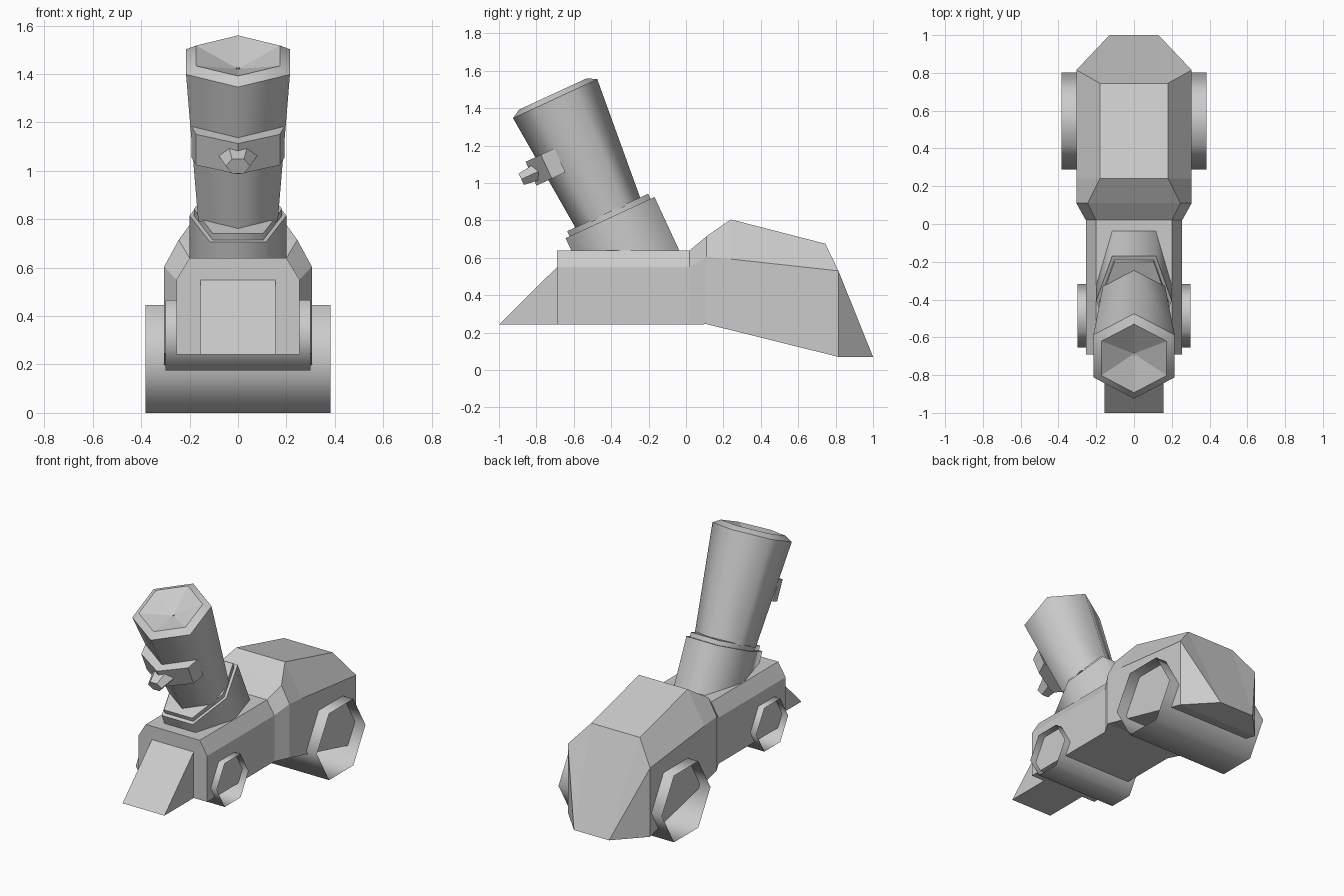
import bpy, bmesh
from math import sin, cos, radians, pi
from mathutils import Matrix, Vector

if "Cube" in bpy.data.objects:
    bpy.data.objects.remove(bpy.data.objects["Cube"])


def loft(name, rings, caps=(True, True), smooth=False, matrix=None, tip=None):
    """Skin a list of equal-length rings; optionally fan the last ring to a tip."""
    bm = bmesh.new()
    loops = [[bm.verts.new(p) for p in ring] for ring in rings]
    n = len(loops[0])
    for a, b in zip(loops, loops[1:]):
        for i in range(n):
            j = (i + 1) % n
            bm.faces.new((a[i], a[j], b[j], b[i])).smooth = smooth
    if caps[0]:
        bm.faces.new(loops[0])
    if tip:
        t = bm.verts.new(tip)
        for i in range(n):
            bm.faces.new((loops[-1][i], loops[-1][(i + 1) % n], t))
    elif caps[1]:
        bm.faces.new(loops[-1])
    # ring outlines stay crisp, lengthwise edges stay soft
    for loop in loops:
        for i in range(n):
            e = bm.edges.get((loop[i], loop[(i + 1) % n]))
            if e:
                e.smooth = False
    bmesh.ops.recalc_face_normals(bm, faces=bm.faces[:])
    if matrix:
        bm.transform(matrix)
    mesh = bpy.data.meshes.new(name)
    bm.to_mesh(mesh)
    bm.free()
    ob = bpy.data.objects.new(name, mesh)
    bpy.context.collection.objects.link(ob)
    return ob


def hexagon(r, z, sides=6):
    return [(r * sin(2 * pi * i / sides), r * cos(2 * pi * i / sides), z) for i in range(sides)]


def section(low, side, top):
    """Mirror three right-hand points into a closed six-point section."""
    right = [low, side, top]
    return right + [(-x, y, z) for x, y, z in reversed(right)]


# Hull: narrow front, swollen rear
hull = [
    section((.255, -.69, .242), (.255, -.69, .55), (.2, -.69, .64)),
    section((.255, .02, .242), (.255, .02, .55), (.2, .02, .64)),
    section((.305, .11, .245), (.305, .11, .605), (.245, .11, .715)),
    section((.305, .24, .213), (.305, .24, .593), (.18, .24, .805)),
    section((.305, .815, .07), (.305, .815, .53), (.18, .745, .675)),
]
body = loft("body", hull, caps=(True, False))

# Sloping tail closing the hull
bm = bmesh.new()
bm.from_mesh(body.data)
bm.verts.ensure_lookup_table()
low, side, top, top_l, side_l, low_l = bm.verts[24:30]
tail, tail_l = bm.verts.new((.13, 1, .07)), bm.verts.new((-.13, 1, .07))
for f in ((top, side, tail), (top_l, top, tail, tail_l), (side_l, top_l, tail_l),
          (side, low, tail), (low_l, side_l, tail_l), (low, low_l, tail_l, tail)):
    bm.faces.new(f)
bmesh.ops.recalc_face_normals(bm, faces=bm.faces[:])
bm.to_mesh(body.data)
bm.free()

# Front wedge
wedge = [(-1, .242), (-.69, .242), (-.69, .55)]
loft("front_wedge", [[(x, y, z) for y, z in wedge] for x in (-.155, .155)])

# Wheels: open hexagonal tubes running through the hull
for name, y, z, r, w in (("rear_wheel", .545, .2225, .257, .383),
                         ("front_wheel", -.485, .32, .168, .3)):
    rings = [[(x, y + r * cos(i * pi / 3), z + r * sin(i * pi / 3)) for i in range(6)]
             for x in (-w, w)]
    loft(name, rings, caps=(False, False), smooth=True)

# Tilted frame shared by all tower parts (local z along the tower, -y forward)
tilt = Matrix.Translation((0, -.406, .815)) @ Matrix.Rotation(radians(24.8), 4, 'X')


def long_hex(k, z):
    return [(x * k, y * k, z) for x, y in
            ((.2, 0), (.115, .262), (-.115, .262), (-.2, 0), (-.115, -.262), (.115, -.262))]


# Neck and its stepped plate
loft("neck", [long_hex(1, -.33), long_hex(1, 0)], smooth=True, matrix=tilt)
loft("neck_plate", [long_hex(.91, 0), long_hex(.91, .03)], smooth=True, matrix=tilt)

# Flared tower with chamfered rim and dished top
loft("tower", [hexagon(.19, .02), hexagon(.248, .70), hexagon(.2, .728)],
     smooth=True, matrix=tilt, tip=(0, 0, .668))
loft("top_stud", [hexagon(.01, .66), hexagon(.01, .675)], matrix=tilt)

# Visor wrapped over the two front faces
visor = [(0, -.285), (.173, -.195), (.193, -.115), (0, -.15), (-.193, -.115), (-.173, -.195)]
loft("visor", [[(x, y, s) for x, y in visor] for s in (.32, .46)], matrix=tilt)

# Tapered nose on the visor
nose = [[(rx * cos(i * pi / 3), y, .385 + rz * sin(i * pi / 3)) for i in range(6)]
        for y, rx, rz in ((-.24, .08, .055), (-.345, .05, .038))]
loft("nose", nose, matrix=tilt)
